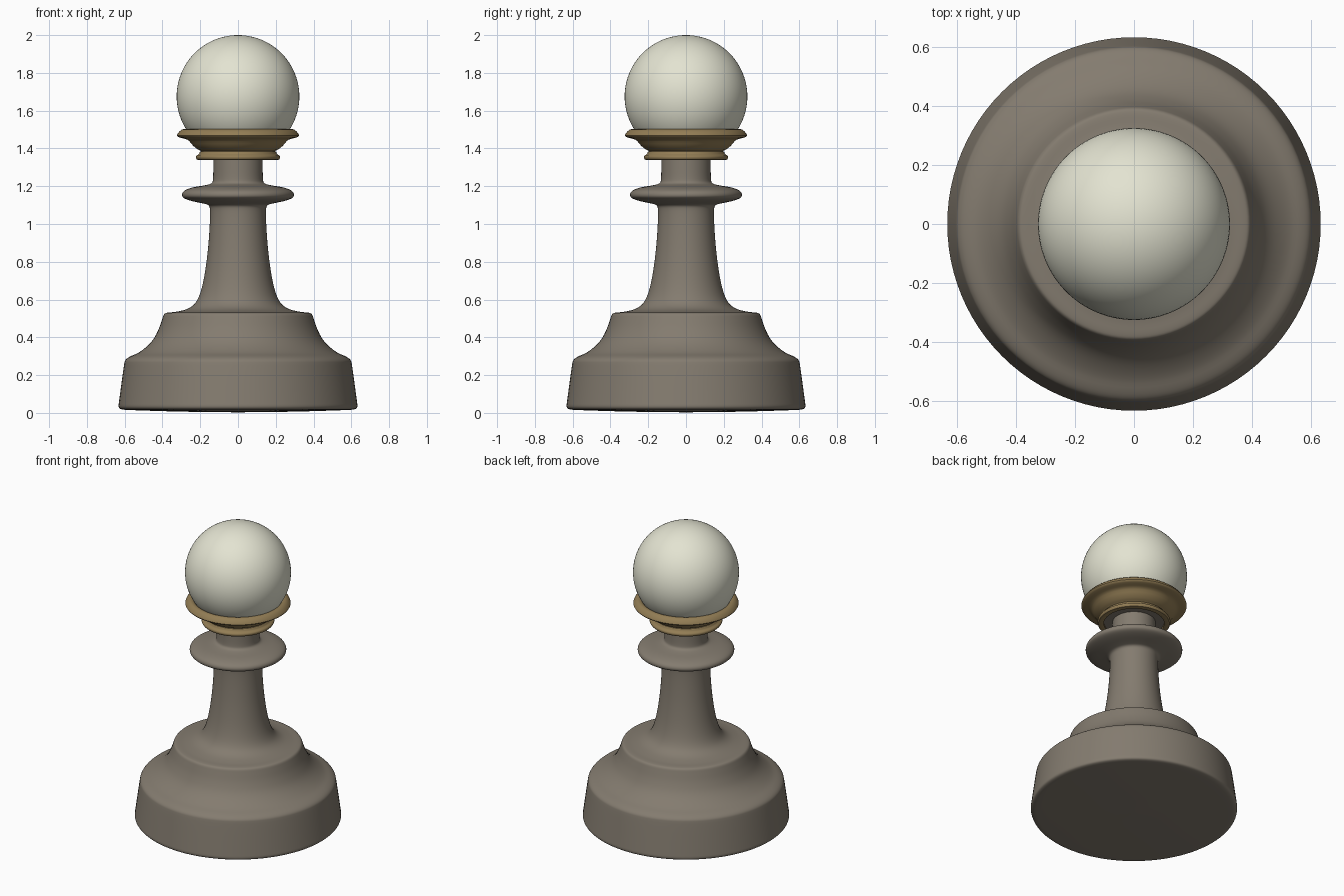
import bpy, bmesh, math

if "Cube" in bpy.data.objects:
    bpy.data.objects.remove(bpy.data.objects["Cube"])

def material(name, rgb):
    m = bpy.data.materials.new(name)
    m.diffuse_color = (*rgb, 1)
    m.use_nodes = True
    m.node_tree.nodes["Principled BSDF"].inputs["Base Color"].default_value = m.diffuse_color
    return m

stone = material("grey brown", (0.23, 0.20, 0.16))
brass = material("dull brass", (0.29, 0.205, 0.09))
ivory = material("pale ivory", (0.77, 0.77, 0.64))

def soften(pts, rounds):
    # corner cutting keeps the end points and rounds the rest
    for _ in range(rounds):
        out = [pts[0]]
        for (a, b), (c, d) in zip(pts, pts[1:]):
            out += [(a * .75 + c * .25, b * .75 + d * .25),
                    (a * .25 + c * .75, b * .25 + d * .75)]
        pts = out + [pts[-1]]
    return pts

def finish(ob, mat, angle):
    ob.data.materials.append(mat)
    bpy.ops.object.select_all(action='DESELECT')
    ob.select_set(True)
    bpy.context.view_layer.objects.active = ob
    bpy.ops.object.shade_smooth_by_angle(angle=math.radians(angle))

def lathe(name, pts, mat, rounds, angle=40, closed=False, n=96):
    pts = soften(pts, rounds)
    bm = bmesh.new()
    vs = [bm.verts.new((r, 0, z)) for r, z in pts]
    es = [bm.edges.new(p) for p in zip(vs, vs[1:])]
    if closed:
        es.append(bm.edges.new((vs[-1], vs[0])))
    bmesh.ops.spin(bm, geom=vs + es, axis=(0, 0, 1), cent=(0, 0, 0),
                   angle=math.tau, steps=n, use_duplicate=False)
    bmesh.ops.remove_doubles(bm, verts=bm.verts, dist=0.0002)
    bmesh.ops.recalc_face_normals(bm, faces=bm.faces)
    me = bpy.data.meshes.new(name)
    bm.to_mesh(me)
    bm.free()
    ob = bpy.data.objects.new(name, me)
    bpy.context.collection.objects.link(ob)
    finish(ob, mat, angle)

# turned body: base, stepped shoulder, stem, collar and neck
lathe("pawn_body", [
    (0, 0.003), (0.3, 0.006), (0.58, 0.015), (0.62, 0.018), (0.634, 0.03),
    (0.63, 0.06), (0.603, 0.26), (0.598, 0.28), (0.575, 0.298),
    (0.52, 0.32), (0.455, 0.375), (0.42, 0.44), (0.40, 0.50),
    (0.392, 0.525), (0.375, 0.531), (0.33, 0.534), (0.26, 0.55),
    (0.215, 0.59), (0.185, 0.68), (0.163, 0.82), (0.151, 0.96),
    (0.147, 1.07), (0.152, 1.10), (0.18, 1.108), (0.25, 1.122),
    (0.292, 1.138), (0.298, 1.158), (0.285, 1.178), (0.24, 1.195),
    (0.17, 1.205), (0.136, 1.215), (0.131, 1.24), (0.131, 1.33),
    (0.131, 1.37), (0.0, 1.37)], stone, 2)

# lining disc inside the lower ring, seen from below
lathe("neck_cap", [(0, 1.352), (0.20, 1.352), (0.20, 1.375), (0, 1.375)],
      stone, 0)

# brass cup with lower ring and flared lip
lathe("cup", [
    (0.185, 1.342), (0.215, 1.338), (0.224, 1.35), (0.222, 1.362),
    (0.206, 1.37), (0.203, 1.384), (0.192, 1.386), (0.215, 1.395),
    (0.242, 1.418), (0.262, 1.445), (0.285, 1.452), (0.318, 1.460),
    (0.325, 1.472), (0.303, 1.498), (0.285, 1.503), (0.268, 1.495),
    (0.20, 1.42), (0.18, 1.38)], brass, 1, angle=35, closed=True)

# ball head
bpy.ops.mesh.primitive_uv_sphere_add(segments=96, ring_count=48, radius=0.325,
                                     location=(0, 0, 1.675))
head = bpy.context.object
head.name = "ball_head"
finish(head, ivory, 40)
